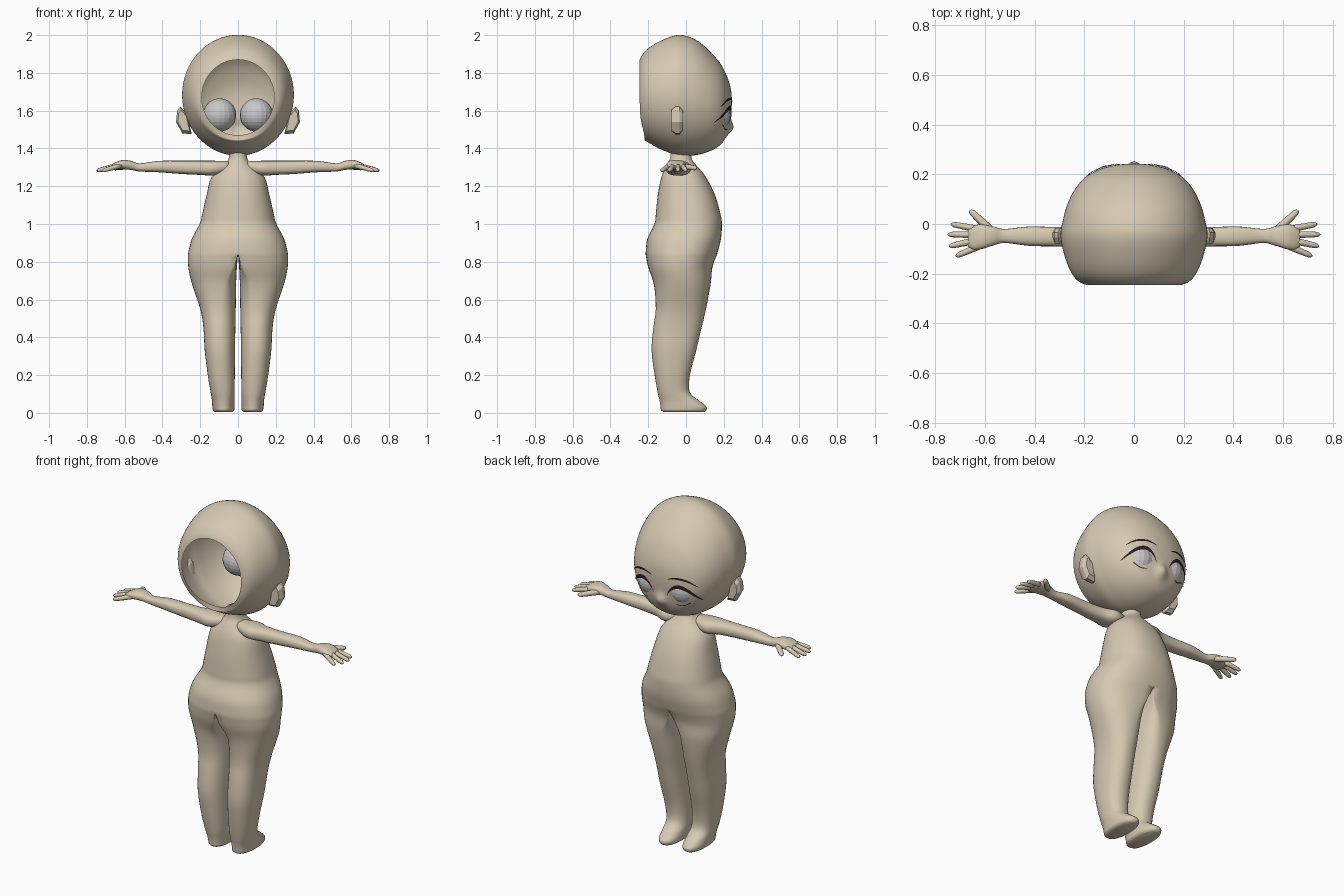
import bpy, bmesh
from math import sin, cos, pi, exp, copysign
from mathutils import Vector
from mathutils.bvhtree import BVHTree

if "Cube" in bpy.data.objects:
    bpy.data.objects.remove(bpy.data.objects["Cube"])


def material(name, rgb):
    m = bpy.data.materials.new(name)
    m.use_nodes = True
    m.diffuse_color = (*rgb, 1)
    m.node_tree.nodes["Principled BSDF"].inputs["Base Color"].default_value = (*rgb, 1)
    return m


SKIN = material("skin", (0.68, 0.59, 0.45))
EYE = material("eye_grey", (0.58, 0.58, 0.60))
LASH = material("lash_dark", (0.03, 0.012, 0.02))


def curve_rows(rows, steps):
    """Pass a smooth curve through rows of numbers."""
    out = []
    for i in range(len(rows) - 1):
        a, b, c, d = rows[max(i - 1, 0)], rows[i], rows[i + 1], rows[min(i + 2, len(rows) - 1)]
        for s in range(steps):
            t = s / steps
            out.append([q + 0.5 * t * (r - p + t * (2 * p - 5 * q + 4 * r - s4 + t * (3 * (q - r) + s4 - p)))
                        for p, q, r, s4 in zip(a, b, c, d)])
    return out + [list(rows[-1])]


def loft(bm, rings, closed=True, cap_start=False, cap_end=False):
    loops = [[bm.verts.new(p) for p in ring] for ring in rings]
    n = len(loops[0])
    for a, b in zip(loops, loops[1:]):
        for k in range(n if closed else n - 1):
            j = (k + 1) % n
            bm.faces.new((a[k], a[j], b[j], b[k]))
    if cap_start:
        bm.faces.new(loops[0])
    if cap_end:
        bm.faces.new(loops[-1])


def finish(name, bm, mat, smooth=True, mirror=False):
    bmesh.ops.recalc_face_normals(bm, faces=bm.faces[:])
    mesh = bpy.data.meshes.new(name)
    bm.to_mesh(mesh)
    mesh.materials.append(mat)
    for p in mesh.polygons:
        p.use_smooth = smooth
    ob = bpy.data.objects.new(name, mesh)
    bpy.context.collection.objects.link(ob)
    if mirror:
        mod = ob.modifiers.new("mirror", "MIRROR")
        mod.use_mirror_merge = False
    return ob


def angles(n):
    return [2 * pi * k / n for k in range(n)]


def rounded(v, power=0.88):
    return copysign(abs(v) ** power, v) if abs(v) > 1e-6 else 0.0


# Head: open shell lofted from the rear opening to the face
head_rows = [  # y, half width, low z, high z
    (-.245, .192, 1.47, 1.87), (-.232, .222, 1.45, 1.895), (-.2, .25, 1.432, 1.93),
    (-.14, .276, 1.398, 1.967), (-.05, .296, 1.366, 2.0), (.02, .285, 1.362, 1.99),
    (.08, .268, 1.37, 1.957), (.14, .238, 1.392, 1.9), (.185, .2, 1.422, 1.845),
    (.213, .155, 1.465, 1.79), (.23, .108, 1.53, 1.745), (.24, .055, 1.595, 1.70),
    (.243, .002, 1.648, 1.652)]
rings = []
for y, hw, lo, hi in curve_rows(head_rows, 4):
    ring = []
    for t in angles(64):
        x, z = hw * sin(t), (lo + hi) / 2 + (hi - lo) / 2 * cos(t)
        nose = .026 * exp(-(x * x + (z - 1.51) ** 2) / .0011) if y > 0 else 0
        rim = .03 * max(0, -cos(t)) ** 3 if y < -.22 else 0
        ring.append((x, y + nose + rim * (-.22 - y) / .025, z))
    rings.append(ring)
bm = bmesh.new()
loft(bm, rings, cap_end=True)
bmesh.ops.recalc_face_normals(bm, faces=bm.faces[:])
surface = BVHTree.FromBMesh(bm)
finish("head", bm, SKIN)


def on_face(x, z):
    hit, normal, _, _ = surface.ray_cast(Vector((x, 1, z)), Vector((0, -1, 0)))
    return hit, (normal if normal.y > 0 else -normal)


# Eyeballs
hit, normal = on_face(.118, 1.565)
bm = bmesh.new()
bmesh.ops.create_uvsphere(bm, u_segments=20, v_segments=14, radius=.088)
bmesh.ops.translate(bm, verts=bm.verts[:], vec=hit - normal * .076)
finish("eyeballs", bm, EYE, smooth=False, mirror=True)


# Lashes and brows: thin strips following the face
def face_strip(name, rows):  # x, z, thickness
    bm = bmesh.new()
    pairs = []
    for x, z, w in curve_rows(rows, 5):
        pair = []
        for dz in (-w / 2, 0, w / 2):
            p, n = on_face(x, z + dz)
            pair.append(p + n * .005)
        pairs.append(pair)
    loft(bm, pairs, closed=False)
    finish(name, bm, LASH, mirror=True)


face_strip("upper_lashes", [(.042, 1.55, .006), (.065, 1.59, .016), (.105, 1.615, .022),
                            (.15, 1.605, .022), (.188, 1.573, .018), (.212, 1.54, .006)])
face_strip("lower_lashes", [(.09, 1.505, .003), (.125, 1.503, .005), (.165, 1.525, .005)])
face_strip("brows", [(.05, 1.65, .004), (.10, 1.662, .011), (.16, 1.652, .011), (.205, 1.622, .004)])

# Ears: chunky flat-sided plates
bm = bmesh.new()
outline = [(.245, 1.475), (.295, 1.48), (.328, 1.54), (.322, 1.60), (.305, 1.622), (.268, 1.58)]
ear = []
for y, s in ((-.078, .75), (-.055, 1), (-.035, 1), (-.016, .7)):
    ear.append([(.29 + (x - .29) * s, y, 1.545 + (z - 1.545) * s) for x, z in outline])
loft(bm, ear, cap_start=True, cap_end=True)
finish("ears", bm, SKIN, smooth=False, mirror=True)

# Body: torso loft that splits into two legs
N = 48
torso_rows = [  # z, half width, back y, front y
    (1.39, .045, -.08, .03), (1.345, .05, -.085, .03), (1.31, .078, -.105, .055),
    (1.25, .14, -.13, .105), (1.15, .167, -.15, .155), (1.05, .19, -.16, .183),
    (1.0, .203, -.167, .19), (.92, .245, -.205, .185), (.84, .265, -.214, .165)]
leg_rows = [  # z, inner x, outer x, back y, front y, blend to the torso shape
    (.84, 0, .265, -.214, .165, 1), (.77, .006, .263, -.2, .14, .85),
    (.68, .01, .243, -.17, .13, .45), (.55, .012, .2, -.16, .106, .12),
    (.45, .014, .183, -.173, .082, 0), (.33, .016, .176, -.182, .054, 0),
    (.2, .017, .16, -.166, .021, 0), (.11, .018, .145, -.15, .02, 0),
    (.065, .018, .138, -.14, .07, 0), (.035, .018, .136, -.135, .107, 0),
    (.015, .02, .133, -.132, .108, 0), (.005, .03, .123, -.12, .098, 0)]
bm = bmesh.new()
loft(bm, [[(hw * rounded(cos(t)), (a + b) / 2 + (b - a) / 2 * rounded(sin(t)), z) for t in angles(N)]
          for z, hw, a, b in curve_rows(torso_rows, 4)], cap_start=True)
for side in (1, -1):
    rings = []
    for z, inner, outer, a, b, m in curve_rows(leg_rows, 4):
        ring = []
        for t in angles(N):
            c, s = rounded(cos(t)), rounded(sin(t))
            x_leg = (inner + outer) / 2 + (outer - inner) / 2 * c
            x_hip = max(inner, outer * c)
            x = x_leg + (x_hip - x_leg) * m
            ring.append((side * x, (a + b) / 2 + (b - a) / 2 * s, z))
        rings.append(ring)
    loft(bm, rings, cap_end=True)
bmesh.ops.remove_doubles(bm, verts=bm.verts[:], dist=.0002)
finish("body", bm, SKIN)

# Arms with palms
arm_rows = [  # x, low z, high z, back y, front y
    (.05, 1.275, 1.333, -.085, 0), (.13, 1.257, 1.335, -.108, .025), (.2, 1.26, 1.335, -.098, -.002),
    (.3, 1.265, 1.335, -.091, -.012), (.42, 1.274, 1.334, -.088, -.01),
    (.52, 1.278, 1.321, -.076, -.02), (.565, 1.286, 1.334, -.086, -.01),
    (.61, 1.29, 1.339, -.1, -.002), (.645, 1.288, 1.328, -.104, -.006), (.668, 1.294, 1.315, -.09, -.02)]
bm = bmesh.new()
loft(bm, [[(x, (c + d) / 2 + (d - c) / 2 * rounded(cos(t), .8), (a + b) / 2 + (b - a) / 2 * rounded(sin(t), .8))
           for t in angles(20)] for x, a, b, c, d in curve_rows(arm_rows, 4)],
     cap_start=True, cap_end=True)


# Fingers: tapered rounded tubes fanned from the palm
def finger(start, end, radius):
    a, b = Vector(start), Vector(end)
    turn = (b - a).to_track_quat("Z", "Y")
    length = (b - a).length
    profile = [(0, 1.1), (.35, 1.05), (.7, .95), (.88, .85), (.96, .55), (1, .1)]
    loft(bm, [[a + turn @ Vector((radius * r * cos(t), radius * r * sin(t), length * f)) for t in angles(10)]
              for f, r in profile], cap_start=True, cap_end=True)


finger((.565, -.035, 1.308), (.662, .056, 1.295), .015)
for y0, y1, x0, x1 in ((-.02, 0, .63, .738), (-.043, -.042, .64, .75),
                       (-.067, -.09, .64, .745), (-.088, -.13, .62, .718)):
    finger((x0, y0, 1.31), (x1, y1, 1.282), .0125)
finish("arms", bm, SKIN, mirror=True)
